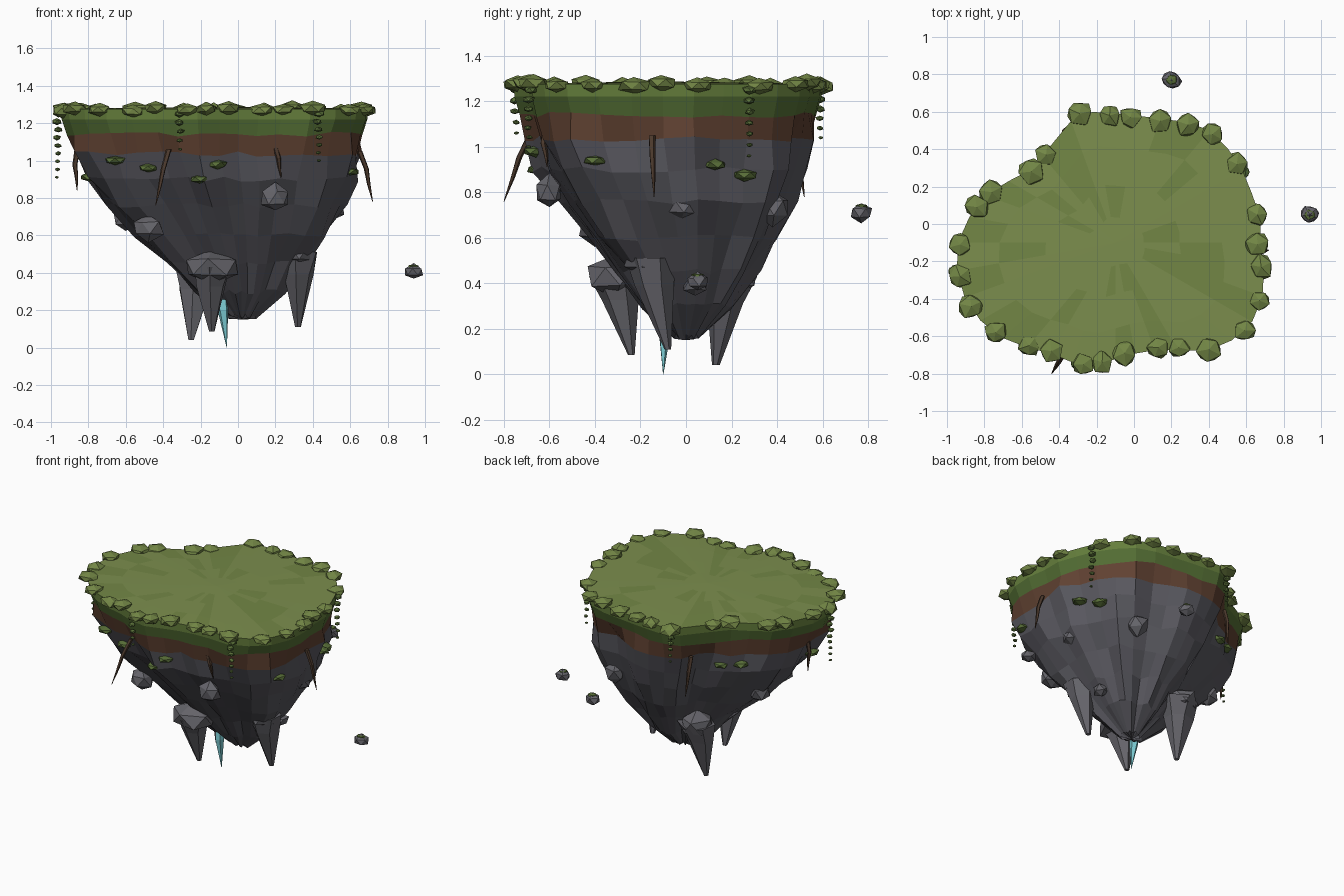
import bpy, bmesh, math, random
from mathutils import Vector, noise

if "Cube" in bpy.data.objects:
    bpy.data.objects.remove(bpy.data.objects["Cube"])

random.seed(4)

def mat(name, r, g, b):
    m = bpy.data.materials.new(name)
    m.diffuse_color = (r, g, b, 1)
    m.use_nodes = True
    m.node_tree.nodes["Principled BSDF"].inputs["Base Color"].default_value = m.diffuse_color
    return m

GRASS = mat("grass", .20, .27, .075)
GRASS2 = mat("grass_dark", .17, .24, .06)
RIMGRASS = mat("rim_grass", .13, .21, .045)
TURF = mat("turf", .09, .16, .035)
DIRT = mat("dirt", .12, .055, .032)
ROCK = mat("rock", .10, .098, .115)
STONE = mat("stone", .13, .128, .145)
MOSS = mat("moss", .10, .16, .04)
ROOT = mat("root", .07, .04, .025)
CRYSTAL = mat("crystal", .2, .6, .65)

def finish(bm, name, mats):
    bmesh.ops.recalc_face_normals(bm, faces=bm.faces)
    me = bpy.data.meshes.new(name)
    bm.to_mesh(me)
    bm.free()
    for m in mats:
        me.materials.append(m)
    ob = bpy.data.objects.new(name, me)
    bpy.context.collection.objects.link(ob)
    return ob

# plan outline of the island rim, which also carries the grass tufts
RIM = [(.66, .05), (.55, .32), (.42, .48), (.29, .53), (.14, .55), (-.02, .57), (-.13, .58), (-.29, .59),
       (-.47, .37), (-.55, .28), (-.76, .17), (-.84, .09), (-.93, -.11), (-.93, -.28), (-.87, -.44),
       (-.74, -.58), (-.56, -.65), (-.44, -.68), (-.27, -.75), (-.17, -.74), (-.05, -.69), (.13, -.66),
       (.24, -.66), (.40, -.67), (.59, -.57), (.67, -.41), (.68, -.23), (.66, -.11)]
TOP_C, LOW_C = Vector((-.1, -.1)), Vector((.02, .0))
# side profile: height, scale of the outline
PROFILE = [(1.275, 1.02), (1.22, 1.015), (1.14, .98), (1.035, .945), (.9, .88), (.76, .77),
           (.6, .62), (.45, .46), (.3, .29), (.165, .09)]

def rim_radius(a):
    d = Vector((math.cos(a), math.sin(a)))
    for i, p in enumerate(RIM):
        p, q = Vector(p) - TOP_C, Vector(RIM[(i + 1) % len(RIM)]) - TOP_C
        e = q - p
        den = d.x * e.y - d.y * e.x
        if abs(den) < 1e-9:
            continue
        t = (p.x * e.y - p.y * e.x) / den
        s = (p.x * d.y - p.y * d.x) / den
        if t > 0 and -1e-6 <= s <= 1 + 1e-6:
            return t
    return .7

def surface(a, z, scale=None):
    if scale is None:
        for (z0, s0), (z1, s1) in zip(PROFILE, PROFILE[1:]):
            if z0 >= z >= z1:
                scale = s0 + (s1 - s0) * (z0 - z) / (z0 - z1)
    c = TOP_C.lerp(LOW_C, min(1, max(0, (1.05 - z) / .7)))
    r = rim_radius(a) * scale
    return Vector((c.x + r * math.cos(a), c.y + r * math.sin(a), z))

# island body: grass top, turf and dirt bands, faceted rock underside
N = 36
bm = bmesh.new()
rings = []
layers = [(1.285, .2), (1.283, .45), (1.28, .75)] + PROFILE
for k, (z, s) in enumerate(layers):
    ring = []
    for i in range(N):
        a = 2 * math.pi * i / N
        j = 0
        if k > 5:
            j = .06 * noise.noise((math.cos(a) * 3, math.sin(a) * 3, 5)) + random.uniform(-.025, .025)
        p = surface(a, z, s * (1 + j * (1 + .25 * (k - 5))))
        if k > 4:
            p.z += random.uniform(-.014, .014)
        ring.append(bm.verts.new(p))
    rings.append(ring)
for k in range(len(rings) - 1):
    for i in range(N):
        f = bm.faces.new((rings[k][i], rings[k][(i + 1) % N], rings[k + 1][(i + 1) % N], rings[k + 1][i]))
        f.material_index = random.choice((0, 0, 1)) if k < 3 else min(k - 1, 5)
for ring, z, c, m in ((rings[0], 1.287, TOP_C, 0), (rings[-1], .15, LOW_C, 5)):
    tip = bm.verts.new((c.x, c.y, z))
    for i in range(N):
        bm.faces.new((ring[i], ring[(i + 1) % N], tip)).material_index = m
finish(bm, "island_body", [GRASS, GRASS2, RIMGRASS, TURF, DIRT, ROCK])

def lump(bm, c, size, jitter=.15):
    """Jittered, randomly turned 20-sided stone."""
    vs = bmesh.ops.create_icosphere(bm, subdivisions=1, radius=1)["verts"]
    t = random.uniform(0, 6.28)
    for v in vs:
        p = v.co * (1 + random.uniform(-jitter, jitter))
        x, y = p.x * math.cos(t) - p.y * math.sin(t), p.x * math.sin(t) + p.y * math.cos(t)
        v.co = Vector(c) + Vector((x * size[0], y * size[1], p.z * size[2]))

def lumps(name, material, items):
    bm = bmesh.new()
    for c, size in items:
        lump(bm, c, size)
    return finish(bm, name, [material])

# grass tufts round the rim
tufts = []
for i, (x, y) in enumerate(RIM):
    r = random.uniform(.06, .074)
    tufts.append(((x, y, 1.272 + random.uniform(-.01, .01)), (r, r, r * .53)))
lumps("grass_tufts", GRASS2, tufts)

# boulders stuck in the rock
lumps("boulders", STONE, [((-.48, -.40, .64), (.085, .08, .07)), ((.2, -.60, .80), (.08, .065, .075)),
                          ((.51, -.02, .74), (.065, .08, .065)), ((.29, .38, .73), (.085, .08, .075)),
                          ((.31, .04, .39), (.055, .055, .04)), ((-.60, .02, .69), (.07, .08, .07))])

# moss patches on the rock: angle round the island, height
moss = [((.31, .04, .428), (.035, .03, .012))]
for deg, z in ((219, 1.0), (232, .96), (257, .9), (268, .98), (195, .91), (335, .94),
               (18, .92), (30, .875), (149, .96), (137, .95)):
    moss.append((surface(math.radians(deg), z), (.055, .055, .025)))
lumps("moss_patches", MOSS, moss)

# hanging vines as strings of leaf beads
vines = []
for x, y, z1 in ((-.965, -.25, .91), (-.31, -.75, 1.06), (.43, -.69, 1.0), (.59, .28, .96), (-.29, .59, 1.04)):
    n = round((1.25 - z1) / .045)
    for i in range(n + 1):
        r = .029 - .017 * i / n
        vines.append(((x + random.uniform(-.006, .006), y + random.uniform(-.006, .006),
                       1.25 + (z1 - 1.25) * i / n), (r, r, r * .65)))
lumps("hanging_vines", MOSS, vines)

def taper(bm, path, radii, sides, jitter=0):
    """Faceted tube along a path, closed at both ends."""
    rs = []
    for p, r in zip(path, radii):
        rs.append([bm.verts.new((p[0] + r * (1 + random.uniform(-jitter, jitter)) * math.cos(6.2832 * i / sides + .4),
                                 p[1] + r * (1 + random.uniform(-jitter, jitter)) * math.sin(6.2832 * i / sides + .4),
                                 p[2])) for i in range(sides)])
    for a, b in zip(rs, rs[1:]):
        for i in range(sides):
            bm.faces.new((a[i], a[(i + 1) % sides], b[(i + 1) % sides], b[i]))
    bm.faces.new(rs[0])
    bm.faces.new(rs[-1])

# stone spikes with blocky crowns
bm = bmesh.new()
for crown, size, tip, r in (((-.14, -.31, .43), (.175, .13, .095), (-.14, -.24, .085), .11),
                            ((.32, -.16, .51), (.105, .13, .085), (.32, -.08, .11), .11),
                            ((-.22, .19, .43), (.11, .13, .09), (-.25, .13, .04), .125)):
    c, t = Vector(crown), Vector(tip)
    lump(bm, c, size, .12)
    taper(bm, [c, c.lerp(t, .3), t], [r, r * .75, .016], 6, .15)
finish(bm, "stone_spikes", [STONE])

# dangling roots
bm = bmesh.new()
for a, b in (((-.37, -.68, 1.06), (-.44, -.80, .76)), ((.20, -.62, 1.07), (.23, -.61, .91)),
             ((.65, -.15, 1.05), (.72, -.14, .78)), ((-.86, -.15, 1.05), (-.86, -.15, .84)),
             ((-.37, .47, 1.05), (-.36, .52, .78))):
    a, b = Vector(a), Vector(b)
    out = Vector((a.x + .1, a.y + .1, 0)).normalized() * .012
    taper(bm, [a, a.lerp(b, .35) + out, a.lerp(b, .65) + out * .3, b], [.016, .014, .010, .002], 5)
finish(bm, "roots", [ROOT])

# crystal under the island
bm = bmesh.new()
taper(bm, [(-.085, -.09, .32), (-.08, -.095, .2), (-.06, -.10, .0)], [.02, .03, .001], 5)
finish(bm, "crystal", [CRYSTAL])

# drifting rocks with mossy caps
drift = ((.94, .05, .405), (.20, .77, .71))
lumps("drifting_rocks", STONE, [(p, (.058, .052, .042)) for p in drift])
lumps("drifting_rock_moss", MOSS, [((x, y, z + .028), (.033, .03, .014)) for x, y, z in drift])
